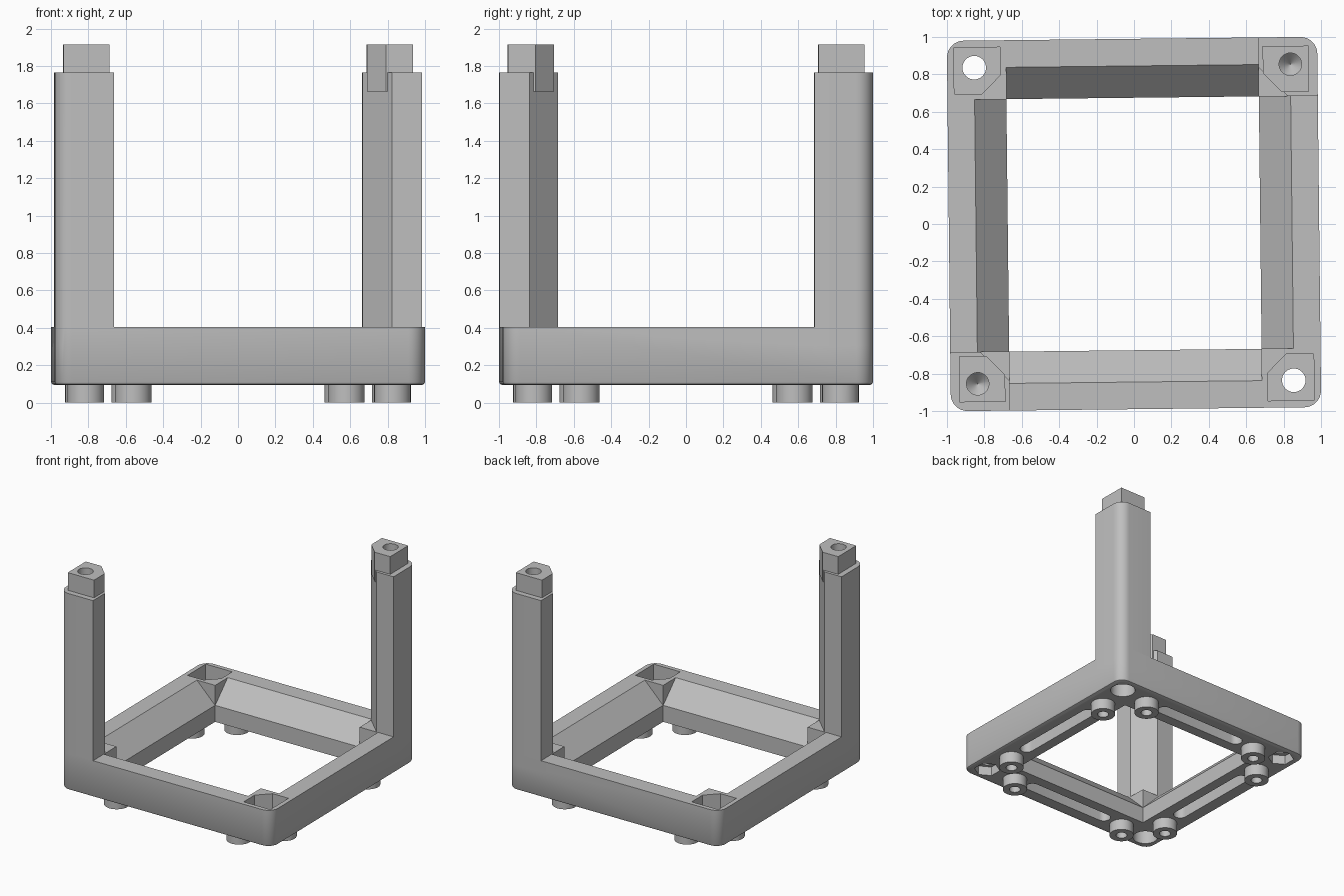
import bpy, bmesh
from math import sin, cos, pi, radians
from mathutils import Matrix

cube = bpy.data.objects.get("Cube")
if cube:
    bpy.data.objects.remove(cube, do_unlink=True)

TWIST = Matrix.Rotation(0.011, 4, 'Z')   # whole frame sits slightly turned
HALF, INNER, SLOPE = 0.99, 0.675, 0.845  # outer wall, inner wall, start of slope
BOTTOM, TOP, POST_TOP, TENON_TOP = 0.095, 0.405, 1.765, 1.915
ROUND, HOLE, FOOT = 0.09, 0.845, 0.098

grey = bpy.data.materials.new("plain grey")
grey.use_nodes = True
colour = (0.52, 0.52, 0.52, 1)
grey.diffuse_color = colour
grey.node_tree.nodes["Principled BSDF"].inputs["Base Color"].default_value = colour


def loft(name, layers, place=Matrix()):
    """Solid through (height, outline) layers that share a point count."""
    bm = bmesh.new()
    rings = [[bm.verts.new((x, y, z)) for x, y in pts] for z, pts in layers]
    n = len(rings[0])
    for low, high in zip(rings, rings[1:]):
        for i in range(n):
            j = (i + 1) % n
            bm.faces.new((low[i], low[j], high[j], high[i]))
    bm.faces.new(rings[0][::-1])
    bm.faces.new(rings[-1])
    bm.transform(TWIST @ place)
    bmesh.ops.recalc_face_normals(bm, faces=bm.faces)
    mesh = bpy.data.meshes.new(name)
    bm.to_mesh(mesh)
    bm.free()
    mesh.materials.append(grey)
    obj = bpy.data.objects.new(name, mesh)
    bpy.context.collection.objects.link(obj)
    return obj


def prism(name, pts, z0, z1, place=Matrix()):
    return loft(name, [(z0, pts), (z1, pts)], place)


def arc(x, y, r, start, end, steps):
    return [(x + r * cos(start + (end - start) * i / steps),
             y + r * sin(start + (end - start) * i / steps)) for i in range(steps + 1)]


def circle(x, y, r, n=32):
    return arc(x, y, r, 0, 2 * pi, n)[:-1]


def square(half):
    return [(-half, -half), (half, -half), (half, half), (-half, half)]


def rounded_square(inset):
    c = HALF - ROUND
    pts = []
    for k, (sx, sy) in enumerate([(1, 1), (-1, 1), (-1, -1), (1, -1)]):
        pts += arc(sx * c, sy * c, ROUND - inset, k * pi / 2, (k + 1) * pi / 2, 8)
    return pts


def corner_shape(low, high, cut):
    """Square in the +x +y corner with its inward corner cut off."""
    return [(low + cut, low), (high, low), (high, high), (low, high), (low, low + cut)]


def combine(body, tool, mode):
    mod = body.modifiers.new(mode, 'BOOLEAN')
    mod.operation, mod.solver, mod.object = mode, 'EXACT', tool
    bpy.context.view_layer.objects.active = body
    bpy.ops.object.modifier_apply(modifier=mod.name)
    bpy.data.objects.remove(tool, do_unlink=True)


def turn(degrees):
    return Matrix.Rotation(radians(degrees), 4, 'Z')


# Base frame: rounded square with a softened bottom edge and an open middle
frame = loft("stacking_frame", [(BOTTOM, rounded_square(0.016)),
                                (BOTTOM + 0.005, rounded_square(0.006)),
                                (BOTTOM + 0.016, rounded_square(0)),
                                (TOP, rounded_square(0))])
combine(frame, prism("opening", square(INNER), 0, 1), 'DIFFERENCE')

# Inner slopes along each bar; the corner blocks stay square
drop = SLOPE - INNER
wedge = [(INNER - 0.05, TOP - drop - 0.05), (SLOPE + 0.05, TOP + 0.05), (INNER - 0.05, TOP + 0.05)]
upright = Matrix.Rotation(pi / 2, 4, 'X')
for k in range(4):
    combine(frame, prism("slope", wedge, -INNER + 0.001, INNER - 0.001,
                         turn(90 * k) @ upright), 'DIFFERENCE')

# Two posts with a cut inner corner, each topped by a tenon
post = corner_shape(INNER, HALF, 0.155)
rounded_post = post[:2] + arc(HALF - ROUND, HALF - ROUND, ROUND, 0, pi / 2, 8) + post[3:]
for angle in (0, 180):
    combine(frame, prism("post", rounded_post, TOP - 0.1, POST_TOP, turn(angle)), 'UNION')
    combine(frame, prism("tenon", corner_shape(0.698, 0.943, 0.1),
                         POST_TOP - 0.1, TENON_TOP, turn(angle)), 'UNION')
    # Blind screw hole with a pointed end, and a round recess underneath
    rim = circle(HOLE, HOLE, 0.06)
    combine(frame, loft("screw_hole", [(TENON_TOP - 0.36, circle(HOLE, HOLE, 0.002)),
                                       (TENON_TOP - 0.3, rim), (TENON_TOP + 0.1, rim)],
                        turn(angle)), 'DIFFERENCE')
    combine(frame, prism("recess", circle(HOLE, HOLE, 0.1), 0, BOTTOM + 0.12,
                         turn(angle)), 'DIFFERENCE')

# Two sockets that take tenons, with a bolt hole and a six-sided nut recess
for angle in (90, 270):
    combine(frame, prism("socket", corner_shape(0.705, 0.953, 0.1),
                         TOP - 0.16, TOP + 0.1, turn(angle)), 'DIFFERENCE')
    combine(frame, prism("bolt_hole", circle(HOLE, HOLE, 0.063), 0, 1, turn(angle)), 'DIFFERENCE')
    combine(frame, prism("nut_recess", circle(HOLE, HOLE, 0.105, 6), 0, BOTTOM + 0.08,
                         turn(angle)), 'DIFFERENCE')

# Ring feet and a long rounded slot under each bar
bar = 0.82
slot = arc(bar, 0.38, 0.055, 0, pi, 10) + arc(bar, -0.38, 0.055, pi, 2 * pi, 10)
for k in range(4):
    place = turn(90 * k)
    combine(frame, prism("slot", slot, 0, BOTTOM + 0.1, place), 'DIFFERENCE')
    for y in (-0.57, 0.57):
        combine(frame, prism("foot", circle(bar, y, FOOT), 0, BOTTOM + 0.03, place), 'UNION')
        combine(frame, prism("foot_hole", circle(bar, y, 0.045, 24), -0.1, BOTTOM + 0.06,
                             place), 'DIFFERENCE')

# Smooth the rounds, keep the edges crisp
bpy.ops.object.select_all(action='DESELECT')
frame.select_set(True)
bpy.context.view_layer.objects.active = frame
bpy.ops.object.shade_smooth_by_angle(angle=radians(30))
